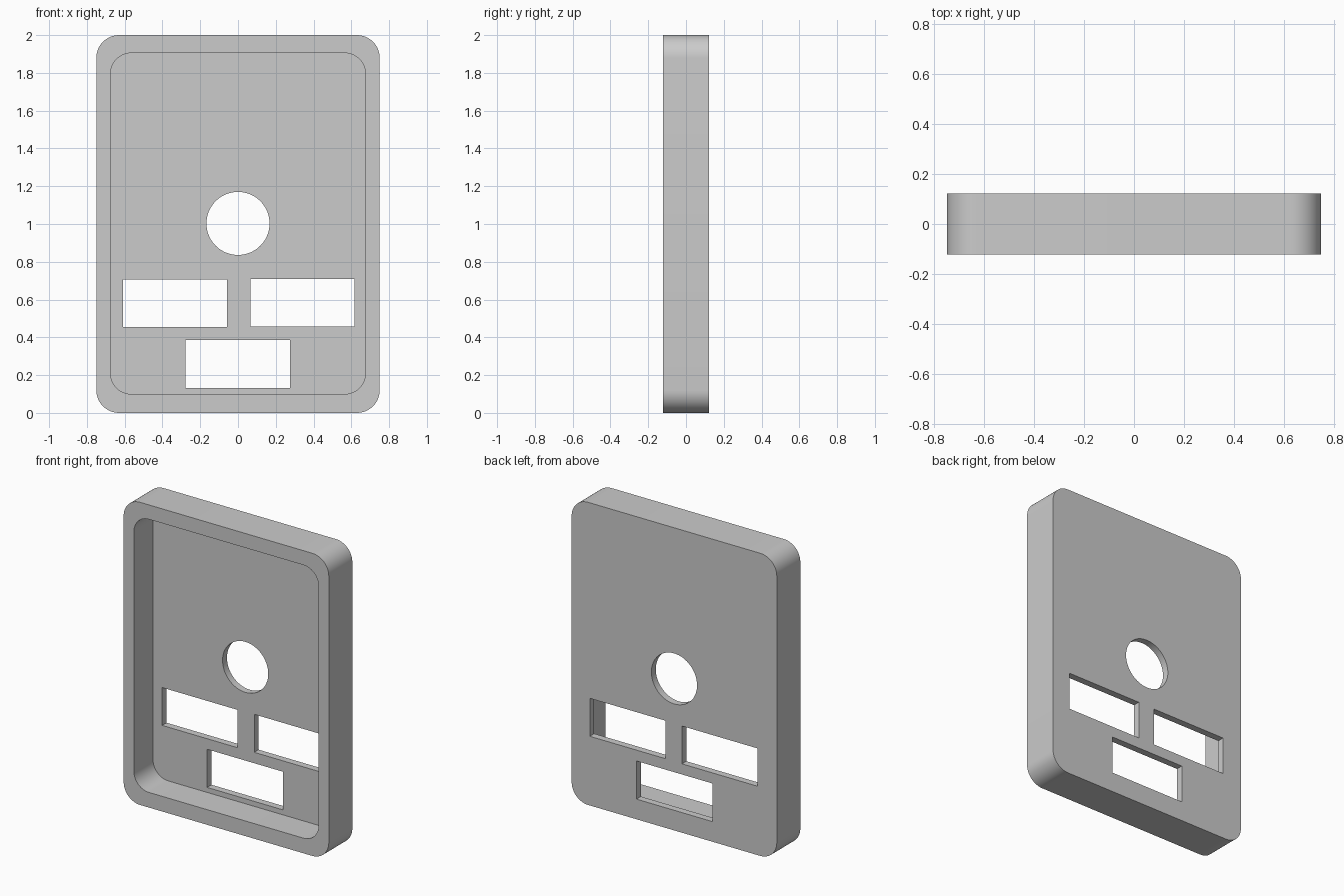
import bpy, bmesh
from math import cos, sin, pi, radians

cube = bpy.data.objects.get("Cube")
if cube:
    bpy.data.objects.remove(cube, do_unlink=True)

FRONT, BACK = -0.123, 0.123
FLOOR = 0.077          # front side of the back panel

grey = bpy.data.materials.new("plain grey")
grey.use_nodes = True
colour = (0.6, 0.6, 0.6, 1)
grey.diffuse_color = colour
grey.node_tree.nodes["Principled BSDF"].inputs["Base Color"].default_value = colour


def rounded_rect(x0, x1, z0, z1, r, steps=12):
    """Outline of a rectangle with rounded corners."""
    corners = [(x1 - r, z1 - r), (x0 + r, z1 - r), (x0 + r, z0 + r), (x1 - r, z0 + r)]
    return [(cx + r * cos((q + i / steps) * pi / 2), cz + r * sin((q + i / steps) * pi / 2))
            for q, (cx, cz) in enumerate(corners) for i in range(steps + 1)]


def rect(x0, x1, z0, z1):
    return [(x0, z0), (x1, z0), (x1, z1), (x0, z1)]


def circle(cx, cz, r, n=64):
    return [(cx + r * cos(2 * pi * i / n), cz + r * sin(2 * pi * i / n)) for i in range(n)]


def prism(name, outline, y0, y1):
    """Extrude an x-z outline along y."""
    bm = bmesh.new()
    face = bm.faces.new([bm.verts.new((x, y0, z)) for x, z in outline])
    side = bmesh.ops.extrude_face_region(bm, geom=[face])["geom"]
    verts = [v for v in side if isinstance(v, bmesh.types.BMVert)]
    bmesh.ops.translate(bm, verts=verts, vec=(0, y1 - y0, 0))
    bmesh.ops.recalc_face_normals(bm, faces=bm.faces)
    mesh = bpy.data.meshes.new(name)
    bm.to_mesh(mesh)
    bm.free()
    mesh.materials.append(grey)
    obj = bpy.data.objects.new(name, mesh)
    bpy.context.collection.objects.link(obj)
    return obj


# Rounded slab
panel = prism("panel_tray", rounded_rect(-0.75, 0.75, 0, 2, 0.12), FRONT, BACK)

# Front recess, round opening and three rectangular windows
cutters = [
    prism("recess_cutter", rounded_rect(-0.675, 0.675, 0.1, 1.905, 0.11), FRONT - 0.1, FLOOR),
    prism("round_hole_cutter", circle(0, 1.003, 0.167), 0, BACK + 0.1),
    prism("right_window_cutter", rect(-0.608, -0.057, 0.455, 0.705), 0, BACK + 0.1),
    prism("left_window_cutter", rect(0.065, 0.617, 0.457, 0.708), 0, BACK + 0.1),
    prism("lower_window_cutter", rect(-0.279, 0.276, 0.133, 0.385), 0, BACK + 0.1),
]
bpy.context.view_layer.objects.active = panel
for cutter in cutters:
    mod = panel.modifiers.new(cutter.name, "BOOLEAN")
    mod.operation = "DIFFERENCE"
    mod.solver = "EXACT"
    mod.object = cutter
    bpy.ops.object.modifier_apply(modifier=mod.name)
for cutter in cutters:
    bpy.data.objects.remove(cutter, do_unlink=True)

# Smooth rounded walls, sharp rims
bpy.ops.object.select_all(action="DESELECT")
panel.select_set(True)
bpy.ops.object.shade_smooth_by_angle(angle=radians(30))
